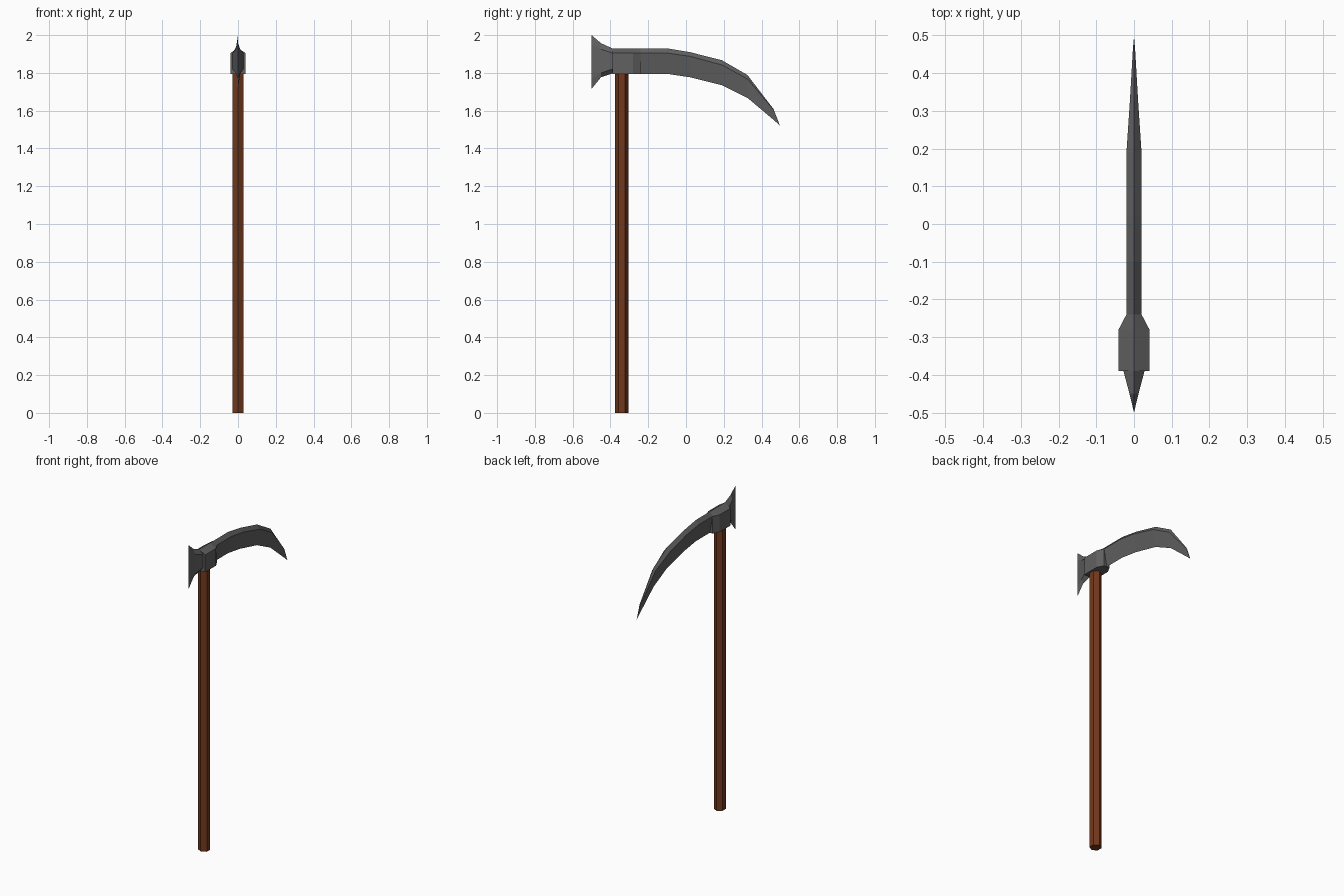
import bpy, bmesh, math
from mathutils import Matrix

if "Cube" in bpy.data.objects:
    bpy.data.objects.remove(bpy.data.objects["Cube"])


def material(name, color):
    m = bpy.data.materials.new(name)
    m.diffuse_color = (*color, 1)
    m.use_nodes = True
    m.node_tree.nodes["Principled BSDF"].inputs["Base Color"].default_value = m.diffuse_color
    return m


wood = material("dark_wood", (0.17, 0.04, 0.012))
iron = material("dark_iron", (0.12, 0.12, 0.12))


def finish(name, bm, mat):
    bmesh.ops.remove_doubles(bm, verts=bm.verts, dist=1e-5)
    bmesh.ops.recalc_face_normals(bm, faces=bm.faces)
    me = bpy.data.meshes.new(name)
    bm.to_mesh(me)
    bm.free()
    me.materials.append(mat)
    ob = bpy.data.objects.new(name, me)
    bpy.context.collection.objects.link(ob)
    return ob


def loft(name, stations, mat):
    """Skin ridged sections along y: (y, top, shoulder, low, bottom, half width up, half width low)."""
    bm = bmesh.new()
    rings = []
    for y, top, mid, low, bot, w, wl in stations:
        pts = [(0, top), (w, mid), (wl, low), (0, bot), (-wl, low), (-w, mid)]
        rings.append([bm.verts.new((x, y, z)) for x, z in pts])
    for a, b in zip(rings, rings[1:]):
        for i in range(6):
            j = (i + 1) % 6
            bm.faces.new((a[i], a[j], b[j], b[i]))
    bm.faces.new(rings[0])
    if stations[-1][5] > 0:
        bm.faces.new(rings[-1])
    return finish(name, bm, mat)


# Six-sided shaft
bm = bmesh.new()
bmesh.ops.create_cone(bm, cap_ends=True, segments=6, radius1=0.035, radius2=0.035, depth=1.80,
                      matrix=Matrix.Translation((0, -0.34, 0.90)))
finish("handle", bm, wood)

# Socket block holding the shaft
loft("socket", [
    (-0.39, 1.93, 1.905, 1.795, 1.795, 0.041, 0.041),
    (-0.28, 1.93, 1.905, 1.795, 1.795, 0.041, 0.041),
    (-0.24, 1.93, 1.905, 1.795, 1.795, 0.020, 0.020),
], iron)

# Long curved blade: ridged back, sharp underside
blade = [(-0.24, 1.93, 1.905, 1.795, 0.02), (-0.10, 1.93, 1.905, 1.795, 0.02),
         (0.02, 1.91, 1.888, 1.777, 0.02), (0.19, 1.867, 1.842, 1.735, 0.02),
         (0.325, 1.789, 1.768, 1.668, 0.011), (0.463, 1.609, 1.605, 1.552, 0.003),
         (0.497, 1.522, 1.522, 1.522, 0.0)]
loft("curved_blade", [(y, t, m, b, b, w, 0) for y, t, m, b, w in blade], iron)

# Flared axe bit on the other side
loft("axe_bit", [
    (-0.39, 1.93, 1.905, 1.82, 1.797, 0.028, 0.028),
    (-0.45, 1.957, 1.925, 1.80, 1.777, 0.012, 0.012),
    (-0.50, 2.00, 1.95, 1.77, 1.715, 0.0, 0.0),
], iron)
